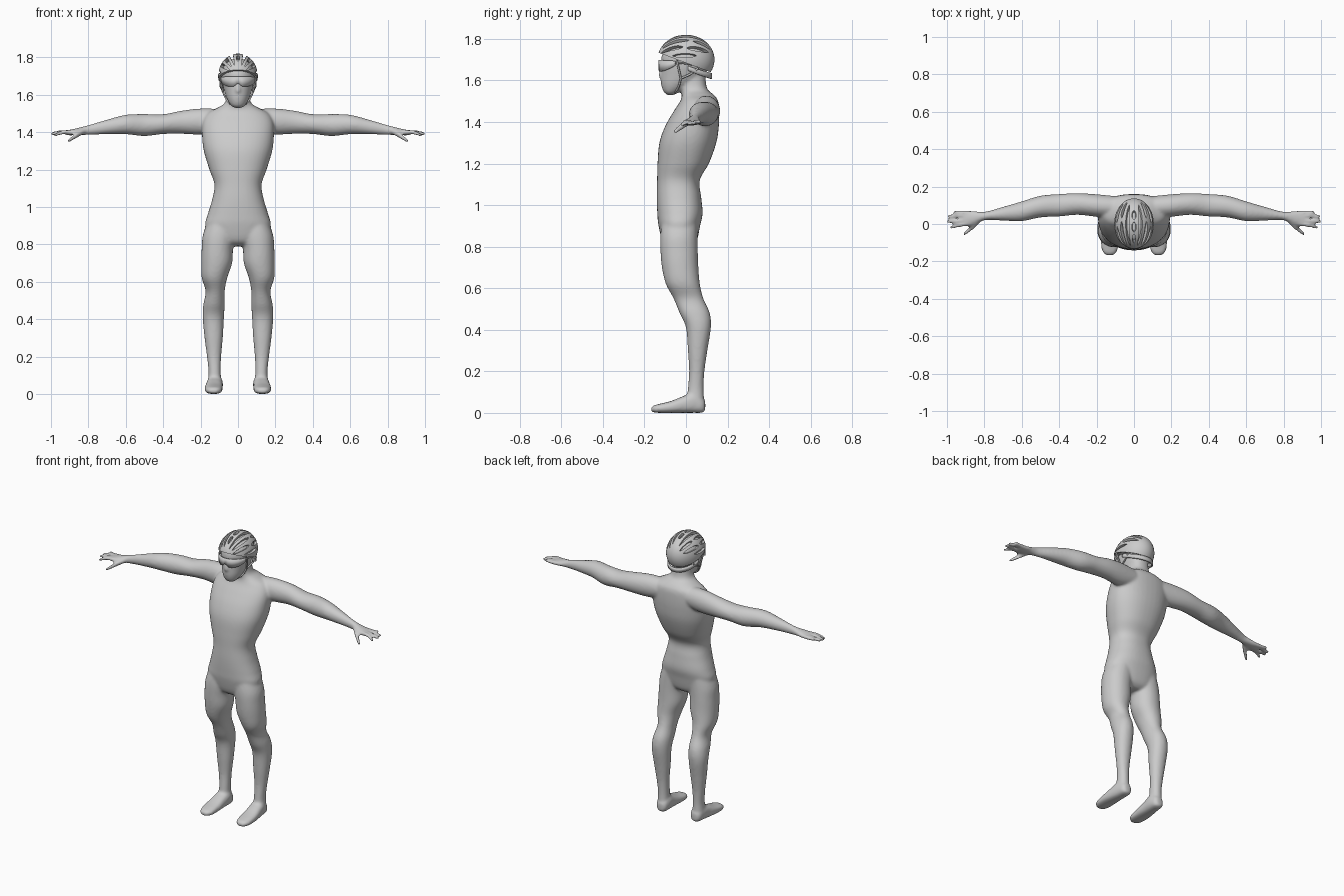
import bpy, bmesh, math
from mathutils import Vector

if "Cube" in bpy.data.objects:
    bpy.data.objects.remove(bpy.data.objects["Cube"])


def spline(rows, steps):
    """Catmull-Rom interpolation through rows of section values."""
    out = []
    for i in range(len(rows) - 1):
        p0, p1, p2 = rows[max(i - 1, 0)], rows[i], rows[i + 1]
        p3 = rows[min(i + 2, len(rows) - 1)]
        for k in range(steps):
            t = k / steps
            out.append([0.5 * (2*b + (c-a)*t + (2*a-5*b+4*c-d)*t*t + (3*b-a-3*c+d)*t**3)
                        for a, b, c, d in zip(p0, p1, p2, p3)])
    return out + [list(rows[-1])]


def skin(bm, rings):
    """Closed tube through equal-length rings of points."""
    loops = [[bm.verts.new(p) for p in r] for r in rings]
    n = len(loops[0])
    for a, b in zip(loops, loops[1:]):
        for i in range(n):
            bm.faces.new((a[i], a[(i+1) % n], b[(i+1) % n], b[i]))
    bm.faces.new(loops[0])
    bm.faces.new(loops[-1])


def loft(bm, axis, rows, mirror=1, n=28, power=1.0, steps=5):
    """Rows are (position, centre a, centre b, radius a, radius b)."""
    rings = []
    for p, ca, cb, ra, rb in spline(rows, steps):
        ring = []
        for i in range(n):
            t = 2 * math.pi * i / n
            c, s = math.cos(t), math.sin(t)
            a = ca + max(ra, .002) * math.copysign(abs(c)**power, c)
            b = cb + max(rb, .002) * math.copysign(abs(s)**power, s)
            v = {'x': (p, a, b), 'y': (a, p, b), 'z': (a, b, p)}[axis]
            ring.append((v[0] * mirror, v[1], v[2]))
        rings.append(ring)
    skin(bm, rings)


def fb(rows):
    """Convert (z, half width, front y, back y) into loft rows."""
    return [(z, 0, (f + b) / 2, w, (b - f) / 2) for z, w, f, b in rows]


def finish(name, bm, smooth=True):
    bmesh.ops.recalc_face_normals(bm, faces=bm.faces)
    me = bpy.data.meshes.new(name)
    bm.to_mesh(me)
    bm.free()
    ob = bpy.data.objects.new(name, me)
    bpy.context.collection.objects.link(ob)
    for p in me.polygons:
        p.use_smooth = smooth
    return ob


# Body: overlapping lofts fused by a voxel remesh
bm = bmesh.new()
# torso and neck
loft(bm, 'z', fb([(.79, .06, -.07, .02), (.82, .15, -.11, .05), (.9, .176, -.132, .068),
                  (.96, .162, -.138, .08), (1.04, .138, -.141, .073), (1.12, .126, -.139, .066),
                  (1.2, .153, -.137, .11), (1.3, .183, -.128, .146), (1.38, .192, -.1, .158),
                  (1.45, .19, -.06, .16), (1.5, .165, -.028, .155), (1.53, .11, -.02, .135),
                  (1.555, .072, -.025, .105), (1.6, .06, -.03, .095), (1.68, .06, -.03, .095)]),
     n=40, power=.88)
# head
loft(bm, 'z', fb([(1.53, .02, -.09, -.06), (1.545, .04, -.108, -.03), (1.58, .06, -.12, .03),
                  (1.62, .074, -.121, .085), (1.67, .086, -.119, .11), (1.72, .088, -.117, .112),
                  (1.765, .068, -.088, .09), (1.79, .03, -.04, .05)]), n=32)
# nose
loft(bm, 'z', fb([(1.61, .008, -.125, -.1), (1.62, .014, -.134, -.1),
                  (1.65, .01, -.128, -.1), (1.68, .006, -.12, -.1)]), n=12)
FINGERS = [(.06, .064, .966, 1.402), (.045, .042, .996, 1.394),
           (.018, .014, 1.0, 1.39), (.004, -.018, .984, 1.384)]
for s in (1, -1):
    # leg
    loft(bm, 'z', [(.93, .085, -.03, .075, .085), (.85, .1, -.034, .088, .09),
                   (.78, .11, -.033, .084, .09), (.7, .114, -.028, .083, .088),
                   (.62, .126, -.015, .068, .082), (.55, .122, .012, .051, .072),
                   (.48, .128, .042, .057, .073), (.41, .132, .06, .057, .06),
                   (.3, .13, .056, .049, .047), (.2, .128, .052, .038, .037),
                   (.12, .125, .047, .033, .038), (.05, .125, .045, .036, .042),
                   (.02, .125, .045, .03, .035)], s, power=.95)
    # foot
    loft(bm, 'y', [(.093, .122, .035, .015, .022), (.08, .122, .037, .033, .036),
                   (.04, .123, .05, .042, .05), (-.01, .127, .041, .045, .041),
                   (-.07, .13, .029, .048, .029), (-.125, .13, .022, .045, .022),
                   (-.155, .13, .019, .034, .017), (-.168, .13, .017, .015, .009)], s, power=.8)
    # arm and palm
    loft(bm, 'x', [(.06, .09, 1.462, .055, .06), (.19, .098, 1.457, .06, .07),
                   (.3, .107, 1.453, .058, .062), (.4, .1, 1.443, .06, .053),
                   (.5, .093, 1.438, .058, .059), (.6, .068, 1.441, .053, .052),
                   (.7, .055, 1.428, .037, .039), (.79, .044, 1.413, .023, .028),
                   (.84, .036, 1.406, .032, .021), (.88, .029, 1.4, .042, .017),
                   (.91, .026, 1.397, .04, .014), (.922, .024, 1.396, .03, .008)], s)
    # fingers and thumb
    for y0, y1, x1, z1 in FINGERS:
        loft(bm, 'x', [(.87, y0, 1.4, .011, .012), ((.87 + x1) / 2 + .01, (y0 + y1) / 2, 1.399, .0115, .0115),
                       (x1 - .006, y1, z1, .0095, .0095), (x1 + .002, y1, z1, .004, .004)], s, 12)
    loft(bm, 'x', [(.82, .025, 1.405, .015, .014), (.855, -.008, 1.388, .017, .016),
                   (.885, -.034, 1.368, .014, .014), (.905, -.05, 1.355, .012, .012),
                   (.914, -.055, 1.352, .004, .004)], s, 12)
body = finish("body", bm)
rm = body.modifiers.new("fuse", 'REMESH')
rm.mode, rm.voxel_size, rm.use_smooth_shade = 'VOXEL', .0075, True
sm = body.modifiers.new("relax", 'SMOOTH')
sm.factor, sm.iterations = .5, 9

# Helmet shell: ellipsoid cut along a tilted rim
HC, HR = Vector((0, 0, 1.70)), Vector((.106, .137, .12))


def on_helmet(u, v, k=1.0):
    u, v = math.radians(u), math.radians(v)
    return HC + k * Vector((HR.x * math.sin(v) * math.sin(u), -HR.y * math.cos(v),
                            HR.z * math.sin(v) * math.cos(u)))


bm = bmesh.new()
bmesh.ops.create_uvsphere(bm, u_segments=48, v_segments=32, radius=1)
for v in bm.verts:
    v.co = HC + Vector(a * b for a, b in zip(v.co, HR))
bmesh.ops.bisect_plane(bm, geom=bm.verts[:] + bm.edges[:] + bm.faces[:], dist=1e-5,
                       plane_co=(0, -.137, 1.735), plane_no=(0, .1, .267), clear_inner=True)
helmet = finish("helmet_shell", bm)
so = helmet.modifiers.new("thickness", 'SOLIDIFY')
so.thickness, so.offset = .018, -1

# Helmet vents: (lateral angle, half width, start, end along the head)
VENTS = [(0, 6, 42, 66), (0, 6, 72, 94), (0, 6, 100, 122), (20, 5, 30, 140), (39, 5, 34, 96),
         (40, 5, 104, 148), (59, 5.5, 30, 84), (62, 6, 92, 142), (80, 4, 62, 112)]
bm = bmesh.new()
for u, w, v0, v1 in VENTS:
    for s in ((1, -1) if u else (1,)):
        rings = []
        for i in range(13):
            t = i / 6 - 1
            h = w * max(1 - t**4, .12)
            v = (v0 + v1) / 2 + t * (v1 - v0) / 2
            rings.append([on_helmet(s * u + a * h, v, k) for a, k in
                          ((-1, .78), (1, .78), (1, 1.15), (-1, 1.15))])
        skin(bm, rings)
cutter = finish("vent_cutter", bm, False)
cutter.hide_render = True
cutter.hide_set(True)
bo = helmet.modifiers.new("vents", 'BOOLEAN')
bo.operation, bo.solver, bo.object = 'DIFFERENCE', 'EXACT', cutter
bpy.context.view_layer.objects.active = helmet
helmet.select_set(True)
for m in ("thickness", "vents"):
    bpy.ops.object.modifier_apply(modifier=m)
bpy.ops.object.shade_smooth_by_angle(angle=math.radians(35))
bpy.data.objects.remove(cutter)


def band(name, a0, a1, rx, ry, cy, low, high, thick, n=32):
    """Curved strip around the head; low/high give z from t in -1..1."""
    bm = bmesh.new()
    prev = None
    for i in range(n + 1):
        t = 2 * i / n - 1
        a = math.radians(a0 + (a1 - a0) * i / n)
        x, y = rx * math.sin(a), cy - ry * math.cos(a)
        cur = [bm.verts.new((x, y, f(t))) for f in (low, high)]
        if prev:
            bm.faces.new((prev[0], cur[0], cur[1], prev[1]))
        prev = cur
    ob = finish(name, bm)
    m = ob.modifiers.new("thickness", 'SOLIDIFY')
    m.thickness, m.offset = thick, 0
    return ob


# Wraparound glasses with a nose notch, and the rear helmet cradle
band("glasses_lens", -72, 72, .096, .115, -.016,
     lambda t: 1.642 + .018 * math.exp(-(t / .14)**2) + .03 * abs(t)**3,
     lambda t: 1.698 - .004 * t * t, .005)
band("helmet_cradle", 95, 265, .096, .122, 0,
     lambda t: 1.607 + .04 * t * t, lambda t: 1.635 + .035 * t * t, .008)


def strap(name, pts, r):
    cu = bpy.data.curves.new(name, 'CURVE')
    cu.dimensions, cu.bevel_depth, cu.bevel_resolution = '3D', r, 2
    sp = cu.splines.new('POLY')
    path = spline(pts, 5)
    sp.points.add(len(path) - 1)
    for p, q in zip(sp.points, path):
        p.co = (*q, 1)
    cu.use_fill_caps = True
    bpy.context.collection.objects.link(bpy.data.objects.new(name, cu))


# Helmet straps and glasses arms on both sides
for s, side in ((1, "left"), (-1, "right")):
    strap("front_strap_" + side, [(s*.097, -.045, 1.7), (s*.09, -.035, 1.655), (s*.078, -.025, 1.61)], .005)
    strap("rear_strap_" + side, [(s*.092, .06, 1.66), (s*.086, .02, 1.63), (s*.078, -.025, 1.61)], .005)
    strap("chin_strap_" + side, [(s*.078, -.025, 1.61), (s*.06, -.035, 1.572), (s*.03, -.05, 1.545), (0, -.055, 1.537)], .005)
    strap("glasses_arm_" + side, [(s*.091, -.05, 1.685), (s*.093, -.01, 1.682), (s*.09, .035, 1.675)], .004)
